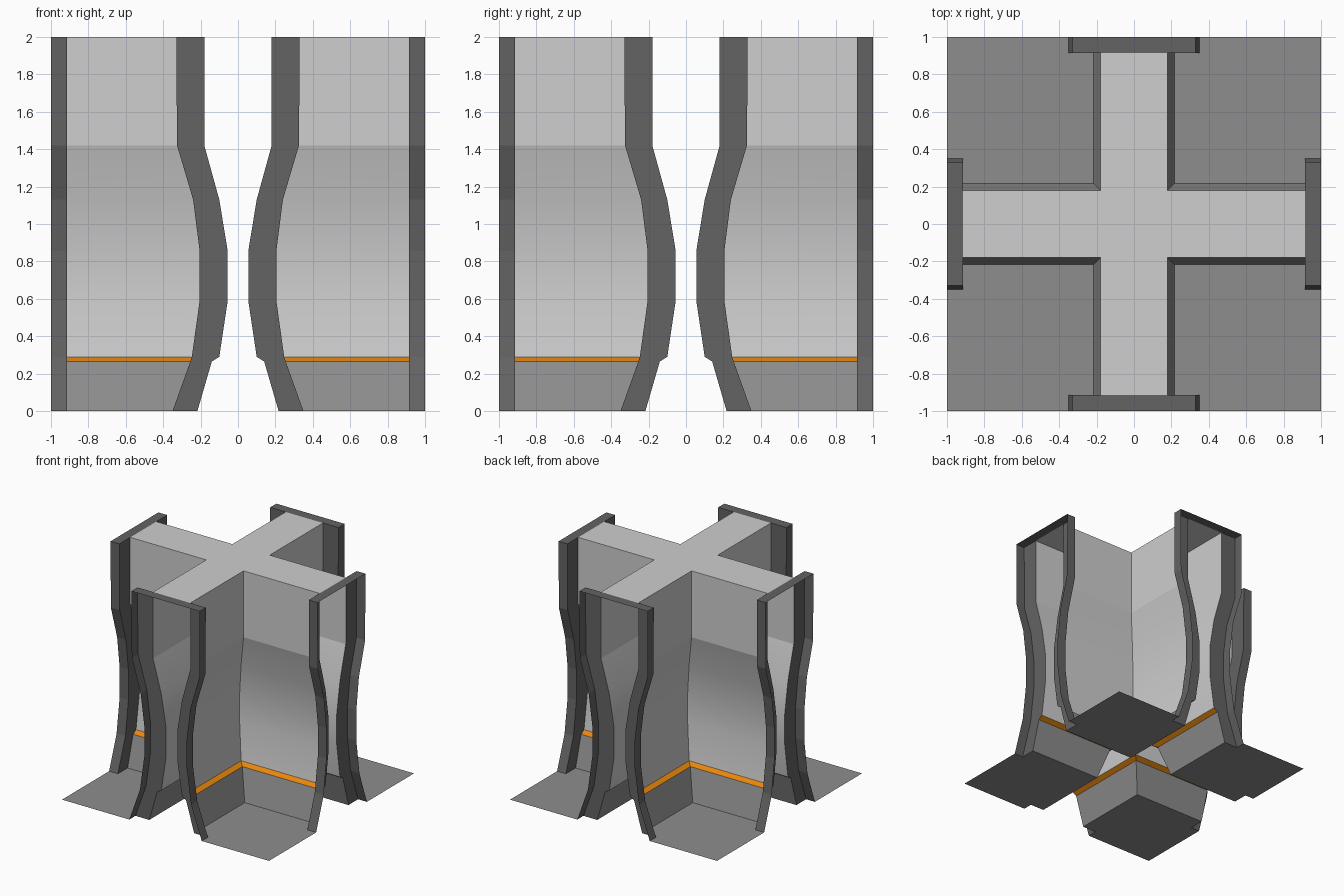
import bpy, bmesh, math

if "Cube" in bpy.data.objects:
    bpy.data.objects.remove(bpy.data.objects["Cube"])


def material(name, rgb):
    m = bpy.data.materials.new(name)
    m.diffuse_color = (*rgb, 1)
    m.use_nodes = True
    m.node_tree.nodes["Principled BSDF"].inputs["Base Color"].default_value = m.diffuse_color
    return m


LIGHT = material("pale_wall_grey", (0.62, 0.62, 0.62))
MID = material("floor_grey", (0.27, 0.27, 0.27))
DARK = material("frame_dark_grey", (0.125, 0.125, 0.125))
ORANGE = material("orange_trim", (0.80, 0.24, 0.004))

# (height, wall offset, rib outer offset) from the centre line
PROFILE = [(0, 0.217, 0.35), (0.265, 0.14, 0.255), (0.29, 0.10, 0.247),
           (0.59, 0.055, 0.205), (0.855, 0.055, 0.205), (1.13, 0.10, 0.24),
           (1.42, 0.18, 0.326), (2, 0.18, 0.33)]
END = 0.915   # where walls stop and the end frames begin


def make(name, faces, mats, smooth_angle=None):
    """faces: list of (points, wanted normal direction, material index)"""
    bm = bmesh.new()
    for pts, want, mi in faces:
        f = bm.faces.new([bm.verts.new(p) for p in pts])
        f.normal_update()
        if sum(a * b for a, b in zip(f.normal, want)) < 0:
            f.normal_flip()
        f.material_index = mi
        f.smooth = smooth_angle is not None
    bmesh.ops.remove_doubles(bm, verts=bm.verts, dist=1e-5)
    if smooth_angle is not None:
        for e in bm.edges:
            e.smooth = len(e.link_faces) == 2 and e.calc_face_angle(9) < smooth_angle
    me = bpy.data.meshes.new(name)
    bm.to_mesh(me)
    bm.free()
    for m in mats:
        me.materials.append(m)
    ob = bpy.data.objects.new(name, me)
    bpy.context.collection.objects.link(ob)
    return ob


def mirrored(pts, sx, sy, swap=False):
    return [((y if swap else x) * sx, (x if swap else y) * sy, z) for x, y, z in pts]


def direction(v, sx, sy, swap):
    return mirrored([v], sx, sy, swap)[0]


walls, floors, frames = [], [], []
for sx in (-1, 1):
    for sy in (-1, 1):
        # floor corner, notched around the two ribs
        a, b = PROFILE[0][1:]
        outline = [(a, a, 0), (END, a, 0), (END, b, 0), (1, b, 0),
                   (1, 1, 0), (b, 1, 0), (b, END, 0), (a, END, 0)]
        floors.append((mirrored(outline, sx, sy), (0, 0, 1), 0))
        for swap in (False, True):
            facing = direction((0, 1, 0), sx, sy, swap)
            inward = direction((-1, 0, 0), sx, sy, swap)
            for i, (lo, hi) in enumerate(zip(PROFILE, PROFILE[1:])):
                (z0, p0, q0), (z1, p1, q1) = lo, hi
                # mitred corridor wall
                pts = [(p0, p0, z0), (END, p0, z0), (END, p1, z1), (p1, p1, z1)]
                walls.append((mirrored(pts, sx, sy, swap), facing, (1, 2)[i] if i < 2 else 0))
                # rib face and rib side, open at the end of the module
                pts = [(END, p0, z0), (END, q0, z0), (END, q1, z1), (END, p1, z1)]
                frames.append((mirrored(pts, sx, sy, swap), inward, 0))
                pts = [(END, q0, z0), (1, q0, z0), (1, q1, z1), (END, q1, z1)]
                frames.append((mirrored(pts, sx, sy, swap), facing, 0))

# roof cross: centre and four arms; each end frame gets a flat cap
w, c = PROFILE[-1][1:]
roof = [([(-w, -w, 2), (w, -w, 2), (w, w, 2), (-w, w, 2)], (0, 0, 1), 0)]
for s in (-1, 1):
    for swap in (False, True):
        arm = [(w, -w, 2), (END, -w, 2), (END, w, 2), (w, w, 2)]
        cap = [(END, -c, 2), (1, -c, 2), (1, c, 2), (END, c, 2)]
        roof.append((mirrored(arm, s, s, swap), (0, 0, 1), 0))
        frames.append((mirrored(cap, s, s, swap), (0, 0, 1), 0))

make("corner_walls", walls, [LIGHT, MID, ORANGE], math.radians(12))
make("corner_floors", floors, [MID])
make("end_frames", frames, [DARK])
make("wall_top_cross", roof, [LIGHT])
